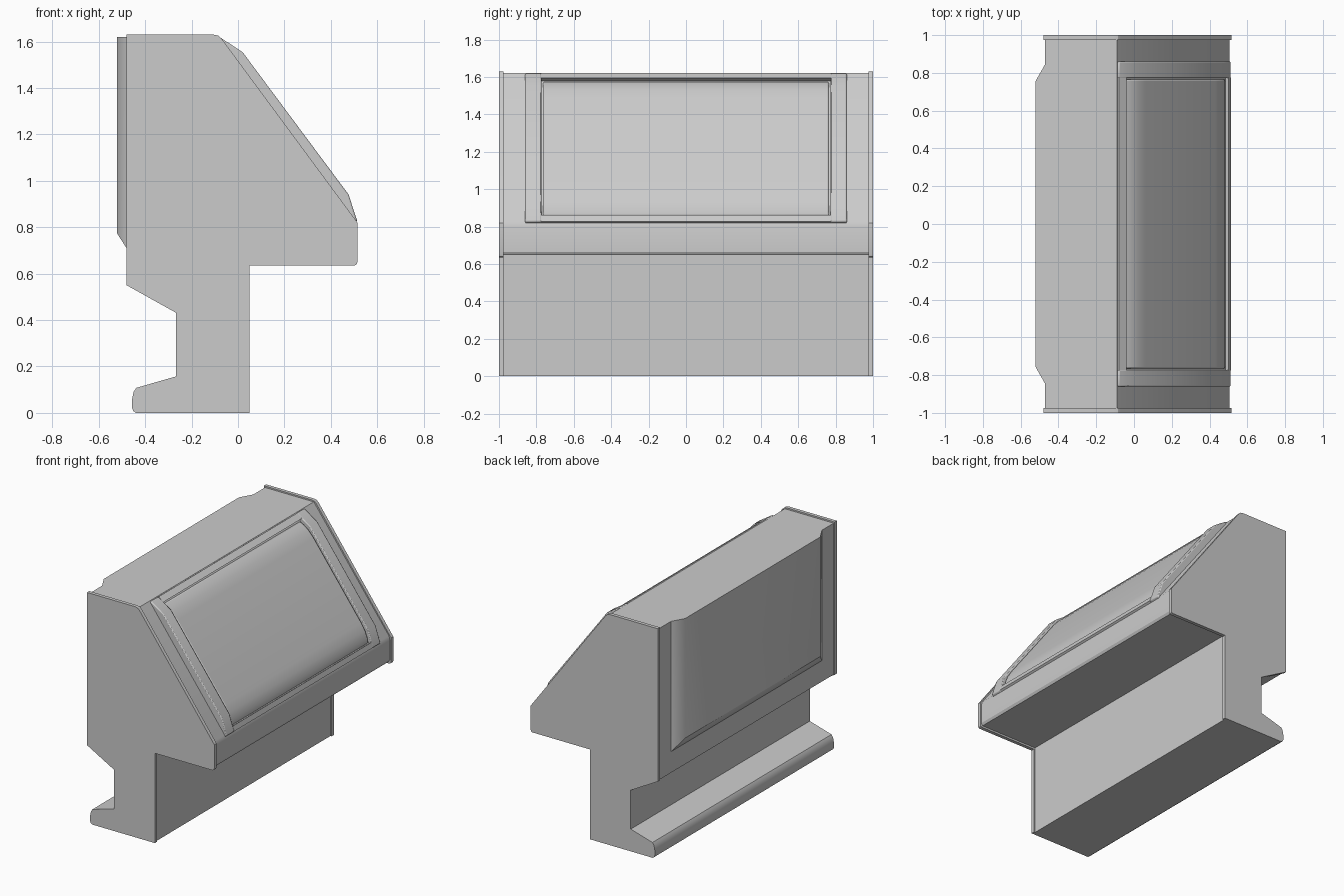
import bpy, bmesh, math

cube = bpy.data.objects.get("Cube")
if cube:
    bpy.data.objects.remove(cube, do_unlink=True)

grey = bpy.data.materials.new("light grey")
COLOUR = (0.6, 0.6, 0.6, 1.0)
grey.diffuse_color = COLOUR
grey.use_nodes = True
grey.node_tree.nodes["Principled BSDF"].inputs["Base Color"].default_value = COLOUR


def loft(name, sections, bevel=0.0):
    """Closed solid through matching point rings."""
    bm = bmesh.new()
    rings = [[bm.verts.new(p) for p in s] for s in sections]
    n = len(rings[0])
    for a, b in zip(rings, rings[1:]):
        for i in range(n):
            j = (i + 1) % n
            bm.faces.new((a[i], a[j], b[j], b[i]))
    bm.faces.new(rings[0])
    bm.faces.new(rings[-1])
    bmesh.ops.recalc_face_normals(bm, faces=bm.faces)
    mesh = bpy.data.meshes.new(name)
    bm.to_mesh(mesh)
    bm.free()
    mesh.materials.append(grey)
    obj = bpy.data.objects.new(name, mesh)
    bpy.context.collection.objects.link(obj)
    if bevel:
        mod = obj.modifiers.new("soft_edges", "BEVEL")
        mod.width, mod.segments = bevel, 2
        mod.limit_method = "ANGLE"
        mod.angle_limit = math.radians(40)
    bpy.ops.object.select_all(action="DESELECT")
    obj.select_set(True)
    bpy.context.view_layer.objects.active = obj
    bpy.ops.object.shade_smooth_by_angle(angle=math.radians(30))
    return obj


def prism(name, profile, y0, y1, bevel=0.0):
    """Extrude an x-z profile along y."""
    return loft(name, [[(x, y, z) for x, z in profile] for y in (y0, y1)], bevel)


def slope(d, h):
    """Point d down the sloping face and h above it."""
    return (-0.08 + 0.597 * d + 0.802 * h, 1.62 - 0.802 * d + 0.597 * h)


# Rounded foot and rear of the neck, shared by body and end plates
foot = [(-0.44, 0), (-0.451, 0.008), (-0.456, 0.02), (-0.456, 0.06),
        (-0.45, 0.09), (-0.438, 0.108), (-0.268, 0.157), (-0.268, 0.432)]

# Long main body
body = [(-0.472, 1.62), (-0.09, 1.62), (0.498, 0.83), (0.506, 0.80),
        (0.506, 0.665), (0.496, 0.648), (0.04, 0.648), (0.04, 0)]
prism("main_body", body + foot + [(-0.472, 0.55)], -0.98, 0.98)

# End plates standing slightly proud of the body
plate = [(-0.48, 1.63), (-0.105, 1.63), (-0.085, 1.626), (-0.07, 1.612),
         (0.515, 0.82), (0.515, 0.652), (0.511, 0.64), (0.502, 0.635),
         (0.05, 0.635), (0.05, 0)]
for side, s in (("left", 1), ("right", -1)):
    # the front faces -y, so the plates are the front and back ends
    end = "back" if s > 0 else "front"
    prism(end + "_end_plate", plate + foot + [(-0.48, 0.55)], s * 0.975, s * 1.0)

# Screen surround: two side bars, an upper and a lower bar
bar = [slope(*p) for p in ((0, -0.03), (0, 0), (0.112, 0.041),
                           (0.877, 0.041), (0.99, 0.003), (0.99, -0.03))]
for s, end in ((1, "back"), (-1, "front")):
    prism(end + "_screen_bar", bar, s * 0.773, s * 0.86, 0.006)
upper = [slope(*p) for p in ((0, -0.03), (0, 0), (0.045, 0.0165), (0.045, -0.03))]
prism("upper_screen_bar", upper, -0.775, 0.775)
lower = [slope(*p) for p in ((0.955, -0.03), (0.955, 0.014), (0.99, 0.003), (0.99, -0.03))]
prism("lower_screen_bar", lower, -0.775, 0.775)

# Cushioned screen set inside the surround
screen = [slope(*p) for p in ((0.055, -0.03), (0.055, -0.002), (0.085, 0.014),
                              (0.13, 0.028), (0.19, 0.033), (0.81, 0.033),
                              (0.87, 0.028), (0.92, 0.014), (0.948, -0.002),
                              (0.948, -0.03))]
prism("screen", screen, -0.765, 0.765, 0.008)

# Rear panel, chamfered at both ends and along the bottom
loft("rear_panel", [
    [(-0.46, -0.85, 0.69), (-0.46, 0.85, 0.69), (-0.46, 0.85, 1.62), (-0.46, -0.85, 1.62)],
    [(-0.474, -0.84, 0.70), (-0.474, 0.84, 0.70), (-0.474, 0.84, 1.62), (-0.474, -0.84, 1.62)],
    [(-0.522, -0.755, 0.775), (-0.522, 0.755, 0.775),
     (-0.522, 0.755, 1.62), (-0.522, -0.755, 1.62)],
])
